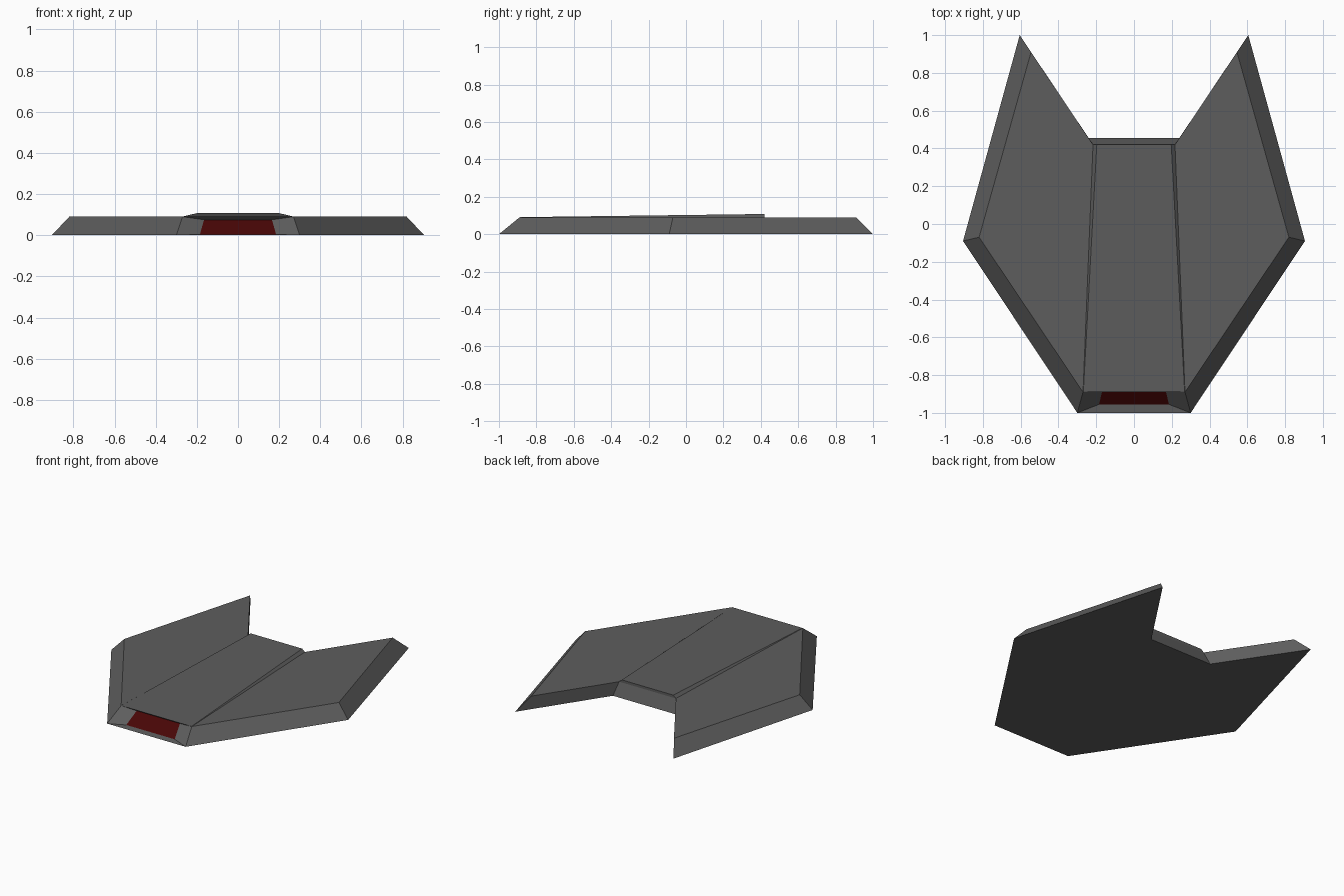
import bpy
import bmesh

cube = bpy.data.objects.get("Cube")
if cube:
    bpy.data.objects.remove(cube, do_unlink=True)


def make_material(name, colour):
    mat = bpy.data.materials.new(name)
    mat.use_nodes = True
    mat.diffuse_color = colour
    mat.node_tree.nodes["Principled BSDF"].inputs["Base Color"].default_value = colour
    return mat


def finish(bm, name, mat):
    bmesh.ops.recalc_face_normals(bm, faces=bm.faces)
    mesh = bpy.data.meshes.new(name)
    bm.to_mesh(mesh)
    bm.free()
    mesh.materials.append(mat)
    obj = bpy.data.objects.new(name, mesh)
    bpy.context.collection.objects.link(obj)
    return obj


def mirrored_ring(bm, half, z):
    """Closed outline from its +x half, listed front to back."""
    points = half + [(-x, y) for x, y in reversed(half)]
    return [bm.verts.new((x, y, z)) for x, y in points]


def bridge(bm, a, b, skip=()):
    n = len(a)
    for i in range(n):
        if i not in skip:
            j = (i + 1) % n
            bm.faces.new((a[i], a[j], b[j], b[i]))


grey = make_material("dark grey", (0.11, 0.11, 0.11, 1))
red = make_material("dark red", (0.065, 0.002, 0.002, 1))

DECK = 0.09
FRONT_EDGE = 3 * 2 + 1  # last edge of the outline joins both front corners

# Hull: swept outline with bevelled rim and an inward funnel at the front
base_half = [(0.30, -1.0), (0.905, -0.09), (0.605, 1.0), (0.24, 0.455)]
deck_half = [(0.27, -0.89), (0.82, -0.07), (0.545, 0.91), (0.217, 0.42)]
bm = bmesh.new()
base = mirrored_ring(bm, base_half, 0)
deck = mirrored_ring(bm, deck_half, DECK)
bm.faces.new(base)
bm.faces.new(deck)
bridge(bm, base, deck, skip=(FRONT_EDGE,))
mouth = [base[-1], base[0], deck[0], deck[-1]]
throat_points = [(-0.185, -0.955, 0.004), (0.185, -0.955, 0.004),
                 (0.165, -0.87, 0.075), (-0.165, -0.87, 0.075)]
throat = [bm.verts.new(p) for p in throat_points]
bridge(bm, mouth, throat)
vent = bm.faces.new(throat)
vent.material_index = 1
hull = finish(bm, "hull", grey)
hull.data.materials.append(red)

# Raised centre panel: a shallow wedge climbing to the rear
bm = bmesh.new()
foot = [bm.verts.new((x, y, DECK)) for x, y in
        [(-0.27, -0.89), (0.27, -0.89), (0.217, 0.42), (-0.217, 0.42)]]
top = [bm.verts.new(p) for p in
       [(-0.268, -0.888, 0.091), (0.268, -0.888, 0.091),
        (0.197, 0.42, 0.108), (-0.197, 0.42, 0.108)]]
bm.faces.new(top)
bm.faces.new(foot)
bridge(bm, foot, top)
finish(bm, "centre_panel", grey)
